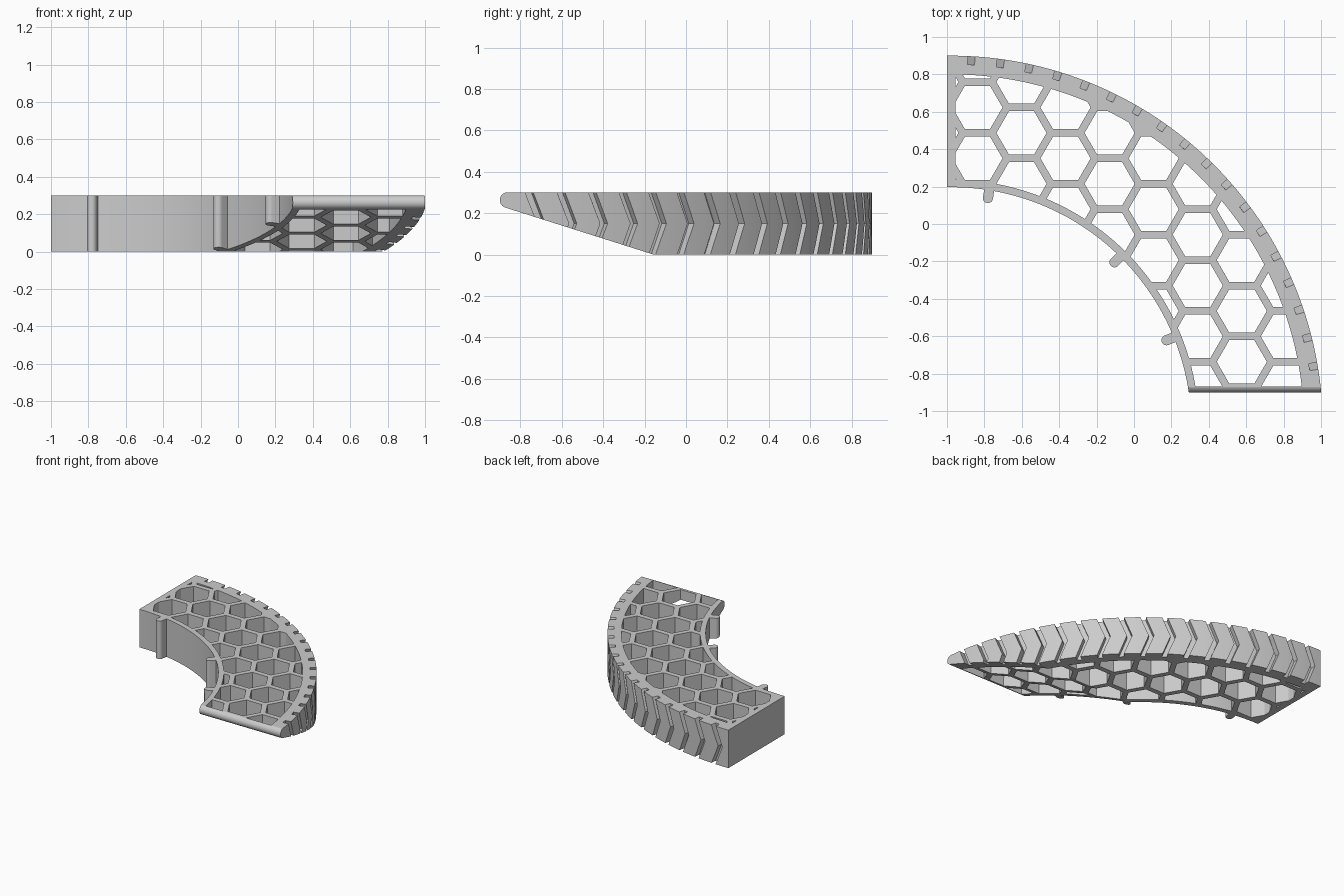
import bpy, bmesh, math
from mathutils import Vector

cube = bpy.data.objects.get("Cube")
if cube:
    bpy.data.objects.remove(cube)

CX, CY = -0.98, -1.09          # centre of the arcs
R_OUT, R_IN = 1.99, 1.287      # outer and inner radius
H = 0.30                       # full height
PITCH, WALL = 0.272, 0.04      # honeycomb spacing and wall thickness

grey = bpy.data.materials.new("light_grey")
grey.use_nodes = True
grey.diffuse_color = (0.6, 0.6, 0.6, 1)
grey.node_tree.nodes["Principled BSDF"].inputs["Base Color"].default_value = (0.6, 0.6, 0.6, 1)


def polar(r, a):
    return CX + r * math.cos(a), CY + r * math.sin(a)


def lofted(name, solids):
    """One object from several solids, each a list of anticlockwise rings."""
    bm = bmesh.new()
    for rings in solids:
        loops = [[bm.verts.new(p) for p in ring] for ring in rings]
        n = len(loops[0])
        for a, b in zip(loops, loops[1:]):
            for i in range(n):
                j = (i + 1) % n
                bm.faces.new((a[i], a[j], b[j], b[i]))
        bm.faces.new(loops[0][::-1])
        bm.faces.new(loops[-1])
    bm.normal_update()
    mesh = bpy.data.meshes.new(name)
    bm.to_mesh(mesh)
    bm.free()
    mesh.materials.append(grey)
    ob = bpy.data.objects.new(name, mesh)
    bpy.context.collection.objects.link(ob)
    return ob


def upright(outline, z0, z1):
    return [[(x, y, z) for x, y in outline] for z in (z0, z1)]


def volume(mesh):
    bm = bmesh.new()
    bm.from_mesh(mesh)
    result = bm.calc_volume(signed=True)
    bm.free()
    return result


def boolean(ob, cutter, operation):
    """Carve ob, taking the first solver that gives a sound smaller solid."""
    before = volume(ob.data)
    for solver in ("MANIFOLD", "EXACT"):
        mod = ob.modifiers.new("cut", "BOOLEAN")
        mod.operation, mod.solver, mod.object = operation, solver, cutter
        graph = bpy.context.evaluated_depsgraph_get()
        graph.update()
        mesh = bpy.data.meshes.new_from_object(ob.evaluated_get(graph))
        ob.modifiers.remove(mod)
        if 0 < volume(mesh) < before - 1e-6:
            ob.data = mesh
            break


def sector(r_out, r_in, x_end, y_end, steps=80):
    """Quarter ring ending on the straight lines x = x_end and y = y_end."""
    outline = []
    for r, flip in ((r_out, False), (r_in, True)):
        a0 = math.asin((y_end - CY) / r)
        a1 = math.acos((x_end - CX) / r)
        arc = [polar(r, a0 + (a1 - a0) * i / steps) for i in range(steps + 1)]
        outline += arc[::-1] if flip else arc
    return outline


# Solid quarter ring
body = lofted("tread_segment", [upright(sector(R_OUT, R_IN, -1, -0.9), 0, H)])

# Side profile with sloped underside and rounded tip
profile = [(1.2, -0.2), (1.2, 0.5), (-0.862, 0.5)]
for i in range(15):
    a = math.radians(90 + 162.6 * i / 14)
    profile.append((-0.862 + 0.038 * math.cos(a), 0.263 + 0.038 * math.sin(a)))
profile += [(-0.158, 0), (-0.1, -0.2)]
slope = lofted("slope_cutter", [[[(x, y, z) for y, z in profile] for x in (-1.3, 1.3)]])
boolean(body, slope, "INTERSECT")

# Chevron grooves around the outer wall
grooves = []
half, swing = 0.0095, 0.03
for k in range(18):
    mid = math.radians(9.6 + 4.54 * k)
    rings = []
    for z, shift in ((-0.05, -swing / 3), (H / 2, swing), (H + 0.05, -swing / 3)):
        corners = ((R_OUT - 0.045, -half), (R_OUT + 0.05, -half),
                   (R_OUT + 0.05, half), (R_OUT - 0.045, half))
        rings.append([(*polar(r, mid + shift + a), z) for r, a in corners])
    grooves.append(rings)
groove_cutter = lofted("groove_cutter", grooves)
boolean(body, groove_cutter, "DIFFERENCE")

# Honeycomb openings, trimmed to leave the rim walls
hexes = []
radius = (PITCH - WALL) / math.sqrt(3)
for col in range(-1, 9):
    x = -0.837 + col * PITCH * math.sqrt(3) / 2
    for row in range(-8, 9):
        y = 0.623 + (row - (col % 2) / 2) * PITCH
        if abs(y) < 1.1 and 1.1 < math.hypot(x - CX, y - CY) < 2.1:
            ring = [(x + radius * math.cos(k * math.pi / 3),
                     y + radius * math.sin(k * math.pi / 3)) for k in range(6)]
            hexes.append(upright(ring, -0.1, H + 0.1))
holes = lofted("honeycomb_cutter", hexes)
inside = lofted("inside_cutter", [upright(sector(R_OUT - 0.1, R_IN + 0.04, -0.955, -0.87), -0.05, H + 0.05)])
boolean(holes, inside, "INTERSECT")
boolean(body, holes, "DIFFERENCE")

# Rounded locating tabs on the inner wall
parts = [body]
for name, degrees in (("rear_tab", 80.8), ("middle_tab", 45.3), ("front_tab", 22.1)):
    a = math.radians(degrees)
    out = Vector((math.cos(a), math.sin(a)))
    side = Vector((-out.y, out.x))
    centre = Vector((CX, CY))
    ring = [centre + out * 1.291 - side * 0.027, centre + out * 1.291 + side * 0.027]
    for i in range(15):
        t = math.pi * i / 14
        ring.append(centre + out * (1.245 - 0.027 * math.sin(t)) + side * 0.027 * math.cos(t))
    tab = lofted(name, [upright(ring, 0, H)])
    boolean(tab, slope, "INTERSECT")
    parts.append(tab)

for cutter in (holes, inside, groove_cutter, slope):
    bpy.data.objects.remove(cutter)

# Smooth arcs, sharp edges
bpy.ops.object.select_all(action="DESELECT")
for ob in parts:
    ob.select_set(True)
bpy.context.view_layer.objects.active = body
bpy.ops.object.shade_smooth_by_angle(angle=math.radians(15))
